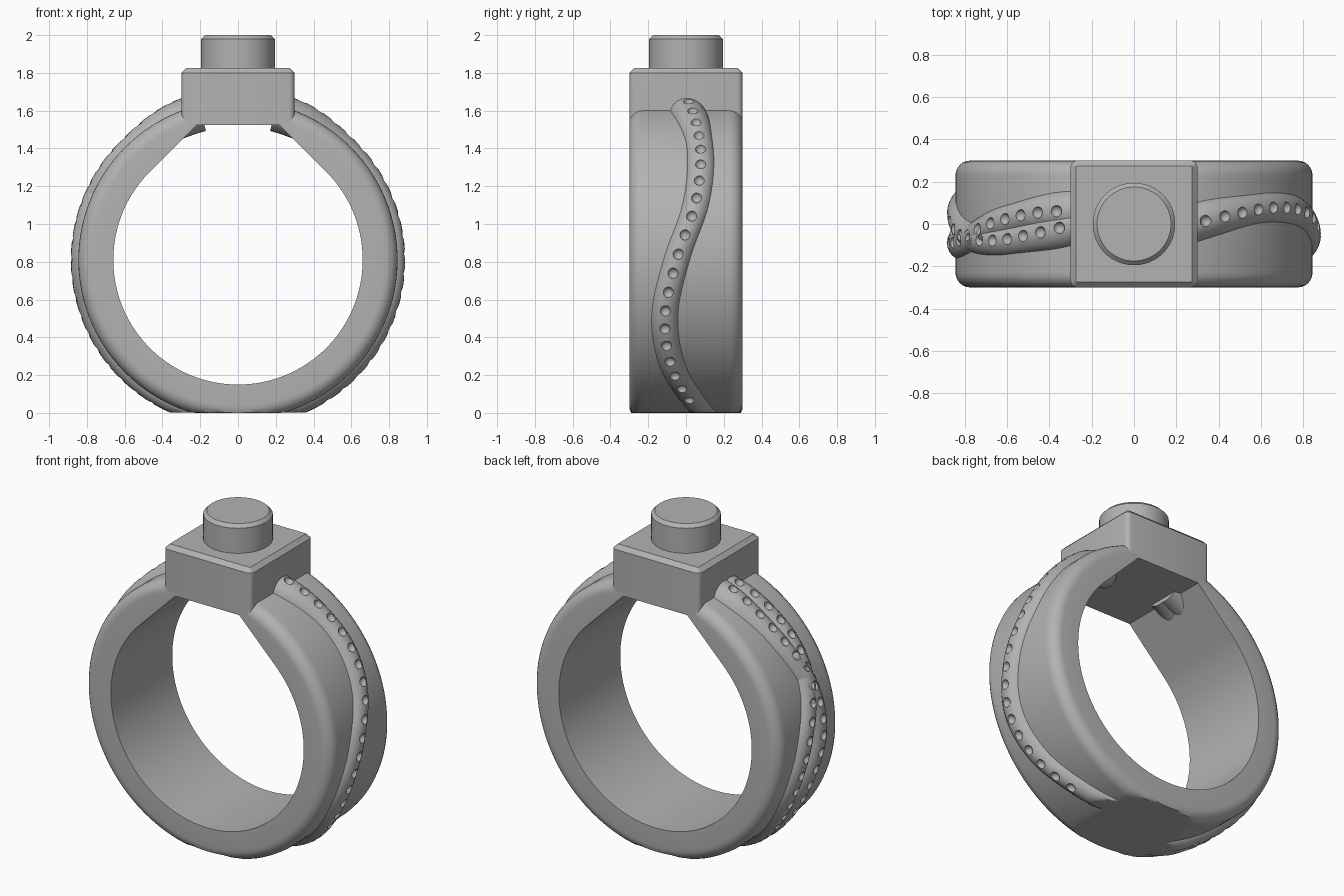
import bpy, bmesh, math
from mathutils import Matrix, Vector

cube = bpy.data.objects.get("Cube")
if cube:
    bpy.data.objects.remove(cube, do_unlink=True)

CENTRE, OUTER, HOLE, HALF_W = 0.81, 0.845, 0.66, 0.30
CORD_R, CREST = 0.08, 0.885

metal = bpy.data.materials.new("grey_metal")
metal.use_nodes = True
GREY = (0.45, 0.45, 0.45, 1)
metal.diffuse_color = GREY
metal.node_tree.nodes["Principled BSDF"].inputs["Base Color"].default_value = GREY


def finish(name, bm):
    bmesh.ops.recalc_face_normals(bm, faces=bm.faces[:])
    mesh = bpy.data.meshes.new(name)
    bm.to_mesh(mesh)
    bm.free()
    mesh.materials.append(metal)
    obj = bpy.data.objects.new(name, mesh)
    bpy.context.collection.objects.link(obj)
    return obj


def activate(obj):
    bpy.ops.object.select_all(action="DESELECT")
    obj.select_set(True)
    bpy.context.view_layer.objects.active = obj


def smooth(obj, degrees=35):
    activate(obj)
    bpy.ops.object.shade_smooth_by_angle(angle=math.radians(degrees))


def polar(deg, r, y, side=1):
    a = math.radians(deg)
    return Vector((side * r * math.cos(a), side * y, CENTRE + r * math.sin(a)))


def loft(rings):
    """Skin closed cross-sections and cap both ends."""
    bm = bmesh.new()
    loops = [[bm.verts.new(p) for p in ring] for ring in rings]
    n = len(loops[0])
    for a, b in zip(loops, loops[1:]):
        for i in range(n):
            j = (i + 1) % n
            bm.faces.new((a[i], a[j], b[j], b[i]))
    bm.faces.new(loops[0])
    bm.faces.new(loops[-1])
    return bm


# Band: rounded outer corners, flat foot, straight shoulders under the head
def band_section(deg):
    up = abs(90 - deg) if deg > 0 else 180
    up = min(up, 360 - up) if up > 180 else up
    inner = HOLE / math.cos(math.radians(45 - up)) if up < 45 else HOLE
    fillet = 0.07
    pts = [(inner, HALF_W), (inner, -HALF_W)]
    for sign in (-1, 1):
        steps = range(7) if sign < 0 else range(6, -1, -1)
        for k in steps:
            a = math.radians(15 * k)
            pts.append((OUTER - fillet + fillet * math.sin(a),
                        sign * (HALF_W - fillet + fillet * math.cos(a))))
    ring = [polar(deg, r, y) for r, y in pts]
    for p in ring:
        p.z = max(p.z, 0)
    return ring


STEPS = 163
band = finish("band", loft([band_section(107 + 326 * i / STEPS - (360 if 107 + 326 * i / STEPS > 360 else 0))
                            for i in range(STEPS + 1)]))
smooth(band)


# Wavy cords wrapped round the band, with a row of dimples on the crest
def wave(keys, deg):
    t = (80 - deg) / 20
    i = min(max(int(t), 0), len(keys) - 2)
    t -= i
    p1, p2 = keys[i], keys[i + 1]
    p0 = keys[i - 1] if i else 2 * p1 - p2
    p3 = keys[i + 2] if i + 2 < len(keys) else 2 * p2 - p1
    return 0.5 * (2 * p1 + (p2 - p0) * t + (2 * p0 - 5 * p1 + 4 * p2 - p3) * t * t
                  + (3 * p1 - p0 - 3 * p2 + p3) * t ** 3)


def swell(deg):
    t = min(max((deg - 45) / 25, 0), 1)
    return 0.022 * t * t * (3 - 2 * t)


def cord(name, keys, side, first_dimple):
    rings = []
    for k in range(78):
        deg = 76 - 2 * k
        radius = CORD_R + swell(deg)
        ring = []
        for j in range(24):
            a = math.tau * j / 24
            p = polar(deg, CREST - CORD_R + radius * math.cos(a),
                      wave(keys, deg) + radius * math.sin(a), side)
            p.z = max(p.z, 0.002)
            ring.append(p)
        rings.append(ring)
    obj = finish(name, loft(rings))

    bm = bmesh.new()
    deg = first_dimple
    while deg > -64:
        spot = polar(deg, CREST + swell(deg) + 0.004, wave(keys, deg), side)
        bmesh.ops.create_uvsphere(bm, u_segments=14, v_segments=9, radius=0.029,
                                  matrix=Matrix.Translation(spot))
        deg -= 6.6
    cutter = finish("dimple_cutter", bm)
    cutter.hide_render = True
    mod = obj.modifiers.new("dimples", "BOOLEAN")
    mod.operation, mod.solver, mod.object = "DIFFERENCE", "EXACT", cutter
    activate(obj)
    bpy.ops.object.modifier_apply(modifier=mod.name)
    bpy.data.objects.remove(cutter, do_unlink=True)
    smooth(obj)


MAIN = (-0.03, 0.04, 0.078, 0.05, -0.05, -0.112, -0.077, 0.03, 0.13)
SECOND = (-0.065, -0.055, -0.005, 0.075, 0.09, 0.03, 0.03, 0.09, 0.17)
cord("left_cord", MAIN, 1, 68)
cord("right_cord", MAIN, -1, 67)
cord("right_second_cord", SECOND, -1, 66)

# Head block: rounded uprights and lower side edges, chamfered top
bm = bmesh.new()
bmesh.ops.create_cube(bm, size=1, matrix=Matrix.Translation((0, 0, 1.675))
                      @ Matrix.Diagonal((0.6, 0.6, 0.3, 1)))


def edges_where(rule):
    return [e for e in bm.edges if rule(*(v.co for v in e.verts))]


bmesh.ops.bevel(bm, geom=edges_where(lambda a, b: abs(a.z - b.z) > 0.1),
                offset=0.03, segments=4, profile=0.5, affect="EDGES")
bmesh.ops.bevel(bm, geom=edges_where(lambda a, b: min(a.z, b.z) > 1.82),
                offset=0.025, segments=1, affect="EDGES")
bmesh.ops.bevel(bm, geom=edges_where(lambda a, b: max(a.z, b.z) < 1.53 and abs(a.y - b.y) > 0.1),
                offset=0.025, segments=3, profile=0.5, affect="EDGES")
smooth(finish("head_block", bm), 30)

# Round stud on the head
bm = bmesh.new()
bmesh.ops.create_cone(bm, cap_ends=True, segments=64, radius1=0.195, radius2=0.195,
                      depth=0.2, matrix=Matrix.Translation((0, 0, 1.9)))
bmesh.ops.bevel(bm, geom=edges_where(lambda a, b: min(a.z, b.z) > 1.99),
                offset=0.02, segments=1, affect="EDGES")
smooth(finish("head_stud", bm), 30)
